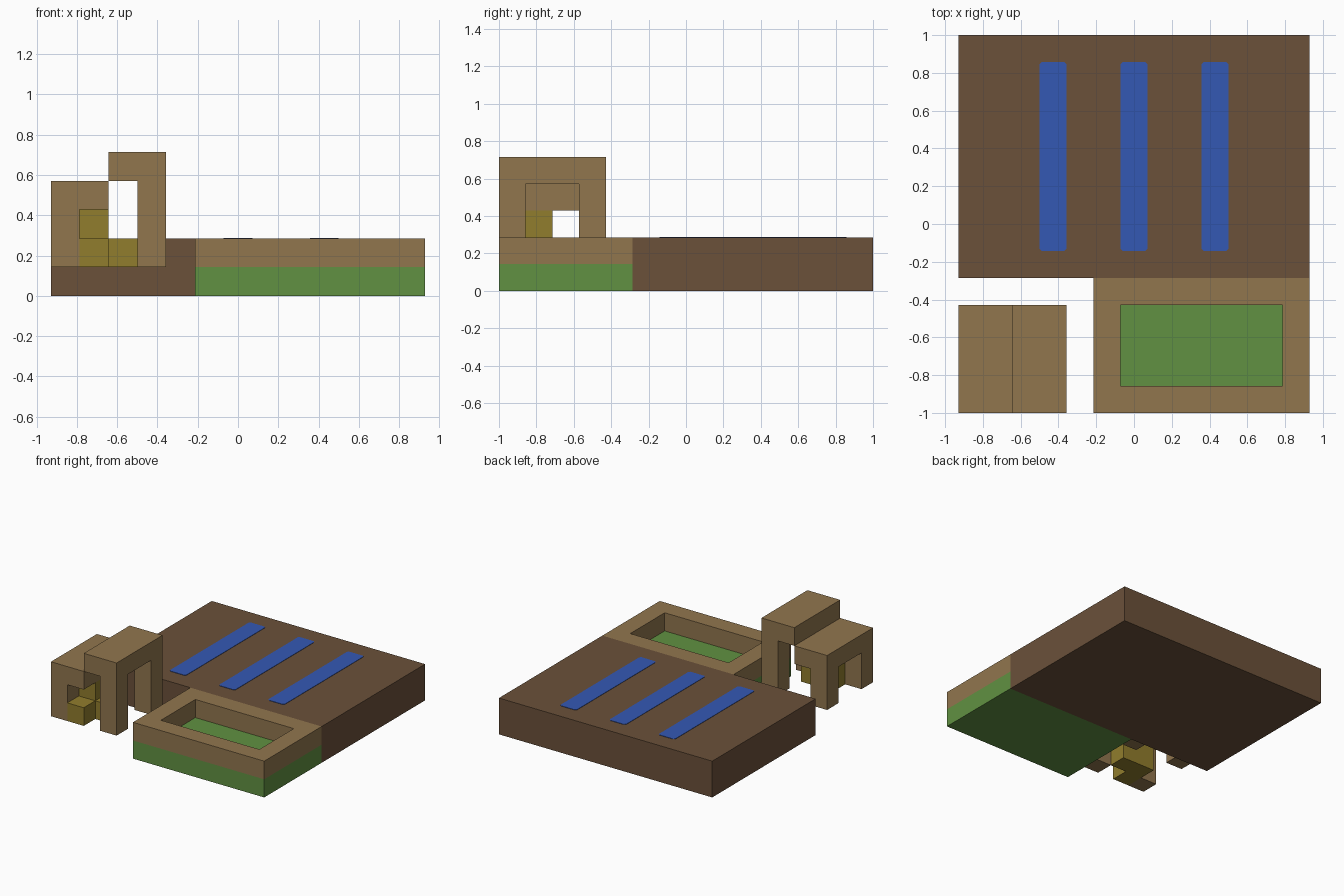
import bpy
import bmesh
from itertools import product
from mathutils import Vector

U = 1 / 7  # one building block

cube = bpy.data.objects.get("Cube")
if cube:
    bpy.data.objects.remove(cube, do_unlink=True)


def material(name, rgb):
    m = bpy.data.materials.new(name)
    m.use_nodes = True
    m.diffuse_color = (*rgb, 1)
    m.node_tree.nodes["Principled BSDF"].inputs["Base Color"].default_value = (*rgb, 1)
    return m


SOIL = material("soil_brown", (0.147, 0.082, 0.042))
WOOD = material("wood_tan", (0.283, 0.181, 0.076))
GRASS = material("grass_green", (0.119, 0.283, 0.054))
WATER = material("water_blue", (0.034, 0.098, 0.456))
STRAW = material("straw_yellow", (0.283, 0.205, 0.026))


def finish(name, bm, mat):
    mesh = bpy.data.meshes.new(name)
    bm.to_mesh(mesh)
    bm.free()
    mesh.materials.append(mat)
    obj = bpy.data.objects.new(name, mesh)
    bpy.context.collection.objects.link(obj)
    return obj


def cells(xs, ys, zs):
    """Block cells filling the given ranges; x is counted from the left edge."""
    return set(product(range(*xs), range(*ys), range(*zs)))


def blocks(name, filled, mat):
    """Outer skin of a set of block cells."""
    bm = bmesh.new()
    verts = {}

    def vert(p):
        key = tuple(p)
        if key not in verts:
            verts[key] = bm.verts.new((Vector(key) - Vector((6.5, 7, 0))) * U)
        return verts[key]

    for cell in filled:
        for axis, side in product(range(3), (0, 1)):
            near = list(cell)
            near[axis] += 2 * side - 1
            if tuple(near) in filled:
                continue
            corners = []
            for a, b in ((0, 0), (1, 0), (1, 1), (0, 1)):
                p = list(cell)
                p[axis] += side
                p[(axis + 1) % 3] += a
                p[(axis + 2) % 3] += b
                corners.append(vert(p))
            bm.faces.new(corners if side else corners[::-1])
    return finish(name, bm, mat)


# Large soil bed and the walled grass plot in front of it
blocks("soil_bed", cells((0, 13), (5, 14), (0, 2)), SOIL)
blocks("grass_plot", cells((5, 13), (0, 5), (0, 1)), GRASS)
rim = cells((5, 13), (0, 5), (1, 2)) - cells((6, 12), (1, 4), (1, 2))
blocks("plot_rim", rim, WOOD)


# Shelter halves: a roof carried by corner legs
def shelter(name, x, leg_x, top):
    legs = cells((leg_x, leg_x + 1), (0, 1), (1, top)) | cells((leg_x, leg_x + 1), (3, 4), (1, top))
    blocks(name, legs | cells((x, x + 2), (0, 4), (top, top + 1)), WOOD)


shelter("low_shelter", 0, 0, 3)
shelter("high_shelter", 2, 3, 4)

# Stool under the shelter: a core block with three arms
blocks("stool", {(1, 1, 1), (2, 1, 1), (1, 0, 1), (1, 1, 2)}, STRAW)


# Water channels: thin plates with clipped corners
def channel(name, x):
    w, l, c = U / 2, 3.5 * U, 0.012
    y, z = 2.5 * U, 2 * U
    bm = bmesh.new()
    outline = []
    for sx, sy in ((1, 1), (-1, 1), (-1, -1), (1, -1)):
        pair = [(sx * w, sy * (l - c)), (sx * (w - c), sy * l)]
        outline += pair if sx * sy > 0 else pair[::-1]
    face = bm.faces.new([bm.verts.new((x + px, y + py, z)) for px, py in outline])
    top = bmesh.ops.extrude_face_region(bm, geom=[face])["geom"]
    bmesh.ops.translate(bm, vec=(0, 0, 0.003),
                        verts=[v for v in top if isinstance(v, bmesh.types.BMVert)])
    bmesh.ops.recalc_face_normals(bm, faces=bm.faces)
    finish(name, bm, WATER)


for label, step in (("right", -1), ("middle", 0), ("left", 1)):
    channel(label + "_water_channel", step * 3 * U)
